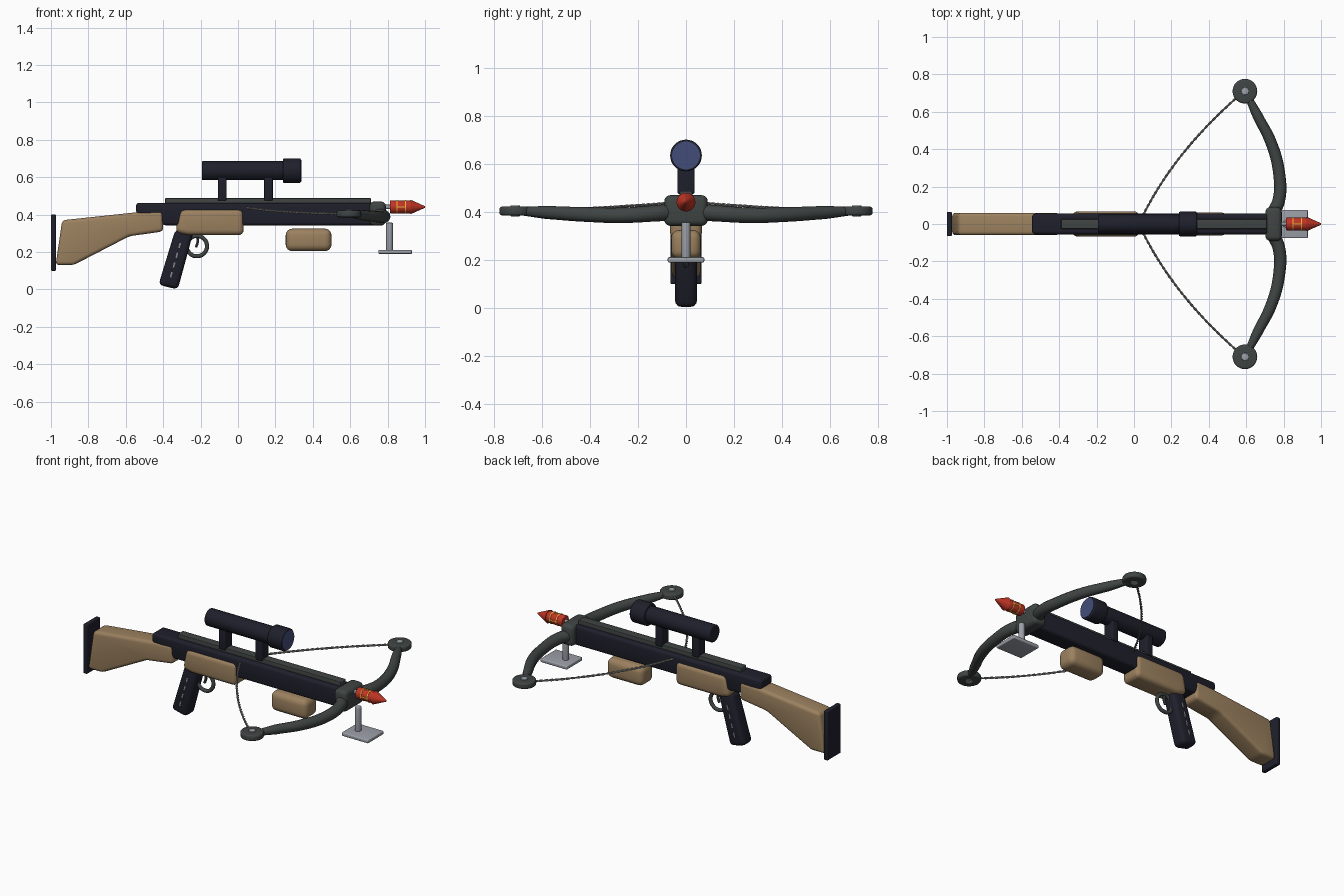
import bpy, bmesh, math
from mathutils import Matrix, Vector

cube = bpy.data.objects.get("Cube")
if cube:
    bpy.data.objects.remove(cube, do_unlink=True)


def make_material(name, red, green, blue):
    mat = bpy.data.materials.new(name)
    mat.use_nodes = True
    mat.diffuse_color = (red, green, blue, 1)
    for node in mat.node_tree.nodes:
        if node.type == 'BSDF_PRINCIPLED':
            node.inputs["Base Color"].default_value = (red, green, blue, 1)
            node.inputs["Roughness"].default_value = 0.6
    return mat


NAVY = make_material("dark navy", 0.013, 0.014, 0.024)
TAN = make_material("tan wood", 0.33, 0.22, 0.115)
SLATE = make_material("slate green", 0.05, 0.06, 0.058)
STEEL = make_material("light steel", 0.33, 0.35, 0.39)
CORD = make_material("cord grey", 0.26, 0.26, 0.25)
RED = make_material("bright red", 0.52, 0.035, 0.018)
YELLOW = make_material("yellow", 0.8, 0.45, 0.04)
LENS = make_material("lens blue", 0.055, 0.075, 0.19)

TURN_TO_X = Matrix.Rotation(math.pi / 2, 4, 'Y')


def smooth(obj):
    bpy.ops.object.select_all(action='DESELECT')
    obj.select_set(True)
    bpy.context.view_layer.objects.active = obj
    bpy.ops.object.shade_smooth_by_angle(angle=math.radians(35))


def finish(name, bm, mat):
    bmesh.ops.recalc_face_normals(bm, faces=bm.faces[:])
    mesh = bpy.data.meshes.new(name)
    bm.to_mesh(mesh)
    bm.free()
    mesh.materials.append(mat)
    obj = bpy.data.objects.new(name, mesh)
    bpy.context.collection.objects.link(obj)
    smooth(obj)
    return obj


def round_edges(bm, edges, size):
    if size:
        bmesh.ops.bevel(bm, geom=edges, offset=size, segments=4, profile=0.5,
                        affect='EDGES', clamp_overlap=True)


def slab(name, outline, half_width, mat, bevel=0.0):
    """Side outline in x and z, extruded evenly across y."""
    bm = bmesh.new()
    verts = [bm.verts.new((x, -half_width, z)) for x, z in outline]
    face = bm.faces.new(verts)
    out = bmesh.ops.extrude_face_region(bm, geom=[face])
    moved = [v for v in out["geom"] if isinstance(v, bmesh.types.BMVert)]
    bmesh.ops.translate(bm, verts=moved, vec=(0, 2 * half_width, 0))
    round_edges(bm, bm.edges[:], bevel)
    return finish(name, bm, mat)


def box(name, x0, x1, z0, z1, half_width, mat, bevel=0.0):
    outline = [(x0, z0), (x1, z0), (x1, z1), (x0, z1)]
    return slab(name, outline, half_width, mat, bevel)


def rod(name, start, length, radius, mat, tip=None, along_x=True, bevel=0.0):
    """Cylinder or cone growing from start along x or z."""
    bm = bmesh.new()
    bmesh.ops.create_cone(bm, cap_ends=True, segments=32, radius1=radius,
                          radius2=radius if tip is None else tip, depth=length)
    bmesh.ops.translate(bm, verts=bm.verts[:], vec=(0, 0, length / 2))
    rims = [e for e in bm.edges if abs(e.verts[0].co.z - e.verts[1].co.z) < length / 10]
    round_edges(bm, rims, bevel)
    if along_x:
        bm.transform(TURN_TO_X)
    bm.transform(Matrix.Translation(start))
    return finish(name, bm, mat)


def tube(name, points, radius, mat, closed=False, taper=None, spline_type='BEZIER'):
    curve = bpy.data.curves.new(name, 'CURVE')
    curve.dimensions = '3D'
    curve.bevel_depth = radius
    curve.bevel_resolution = 4 if radius > 0.01 else 1
    curve.resolution_u = 8
    curve.use_fill_caps = True
    spline = curve.splines.new(spline_type)
    knots = spline.bezier_points if spline_type == 'BEZIER' else spline.points
    knots.add(len(points) - 1)
    for i, (knot, co) in enumerate(zip(knots, points)):
        if spline_type == 'BEZIER':
            knot.co = co
            knot.handle_left_type = knot.handle_right_type = 'AUTO'
        else:
            knot.co = (*co, 1)
        if taper:
            knot.radius = taper[i]
    spline.use_cyclic_u = closed
    curve.materials.append(mat)
    obj = bpy.data.objects.new(name, curve)
    bpy.context.collection.objects.link(obj)
    bpy.ops.object.select_all(action='DESELECT')
    obj.select_set(True)
    bpy.context.view_layer.objects.active = obj
    bpy.ops.object.convert(target='MESH')
    smooth(bpy.context.view_layer.objects.active)


# Shoulder stock and butt plate
box("butt_plate", -1.0, -0.973, 0.10, 0.40, 0.065, NAVY, 0.006)
slab("stock", [(-0.975, 0.13), (-0.88, 0.13), (-0.58, 0.285), (-0.40, 0.31),
               (-0.40, 0.42), (-0.52, 0.415), (-0.94, 0.37)], 0.06, TAN, 0.02)

# Main body and top rail
slab("receiver", [(-0.40, 0.343), (0.77, 0.343), (0.77, 0.463), (-0.545, 0.463),
                  (-0.545, 0.405), (-0.43, 0.385)], 0.055, NAVY, 0.016)
box("top_rail", -0.39, 0.71, 0.455, 0.488, 0.026, SLATE, 0.004)

# Wooden hand grips
slab("middle_grip", [(-0.335, 0.305), (-0.27, 0.29), (0.03, 0.29), (0.03, 0.43),
                     (-0.31, 0.43)], 0.067, TAN, 0.028)
box("fore_grip", 0.255, 0.50, 0.205, 0.325, 0.062, TAN, 0.035)

# Pistol grip with stitched dashes on both sides
slab("pistol_grip", [(-0.335, 0.32), (-0.235, 0.32), (-0.322, 0.0),
                     (-0.425, 0.025)], 0.045, NAVY, 0.025)
for side in (-1, 1):
    for i in range(4):
        dash = box("grip_dash", -0.004, 0.004, -0.014, 0.014, 0.002, CORD)
        dash.rotation_euler.y = 0.26
        dash.location = (-0.312 - 0.015 * i, side * 0.0445, 0.235 - 0.052 * i)

# Trigger guard and trigger
ring = [(-0.22 + 0.054 * math.cos(a), 0, 0.232 + 0.054 * math.sin(a))
        for a in (math.tau * i / 8 for i in range(8))]
tube("trigger_guard", ring, 0.011, SLATE, closed=True)
tube("trigger", [(-0.225, 0, 0.30), (-0.215, 0, 0.26), (-0.225, 0, 0.225)], 0.008, SLATE)

# Scope
rod("scope_tube", (-0.193, 0, 0.635), 0.45, 0.051, NAVY, bevel=0.006)
rod("scope_bell", (0.24, 0, 0.635), 0.096, 0.066, NAVY, bevel=0.008)
rod("scope_lens", (0.33, 0, 0.635), 0.009, 0.058, LENS)
for x in (-0.108, 0.14):
    box("scope_mount", x, x + 0.046, 0.475, 0.61, 0.035, NAVY, 0.007)

# Bow block
box("bow_block", 0.703, 0.79, 0.342, 0.47, 0.09, SLATE, 0.025)

# Limbs, cams and twisted string, the same on each side
for side, label in ((1, "left"), (-1, "right")):
    limb = [(0.74, 0.05, 0.40), (0.775, 0.13, 0.394), (0.776, 0.27, 0.386),
            (0.735, 0.43, 0.39), (0.66, 0.58, 0.398), (0.60, 0.70, 0.404)]
    tube(label + "_limb", [(x, side * y, z) for x, y, z in limb], 0.032, SLATE,
         taper=(1.1, 1.05, 1, 0.95, 0.85, 0.5))
    hub = Vector((0.593, side * 0.71, 0.386))
    rod(label + "_cam", hub, 0.036, 0.066, SLATE, along_x=False, bevel=0.01)
    rod(label + "_cam_pin", hub - Vector((0, 0, 0.004)), 0.045, 0.02, STEEL,
        along_x=False, bevel=0.003)

    # Quadratic arc with two strands wound round it
    start, bend, end = Vector((0.04, 0.03, 0.44)), Vector((0.21, 0.38, 0.41)), Vector((0.56, 0.685, 0.405))
    steps = 120
    for strand in range(2):
        path = []
        for i in range(steps + 1):
            t = i / steps
            p = start * (1 - t) ** 2 + bend * 2 * t * (1 - t) + end * t * t
            along = ((bend - start) * (1 - t) + (end - bend) * t).normalized()
            across = along.cross(Vector((0, 0, 1))).normalized()
            angle = math.tau * 15 * t + math.pi * strand
            p += 0.0035 * (across * math.cos(angle) + across.cross(along) * math.sin(angle))
            path.append((p.x, side * p.y, p.z))
        tube(label + "_string_strand", path, 0.0038, CORD, spline_type='POLY')

# Bolt with red head and yellow trim
rod("bolt_shaft", (0.70, 0, 0.441), 0.12, 0.012, STEEL)
rod("bolt_body", (0.812, 0, 0.441), 0.115, 0.034, RED, bevel=0.004)
rod("bolt_tip", (0.922, 0, 0.441), 0.078, 0.039, RED, tip=0.004)
for x in (0.848, 0.892):
    rod("bolt_band", (x, 0, 0.441), 0.006, 0.036, YELLOW)
for i in range(4):
    stripe = box("bolt_stripe", 0.848, 0.898, 0.030, 0.0355, 0.003, YELLOW)
    stripe.rotation_euler.x = math.pi / 2 * i
    stripe.location.z = 0.441

# Foot stirrup
box("stirrup_plate", 0.75, 0.93, 0.19, 0.212, 0.076, STEEL, 0.006)
rod("stirrup_post", (0.81, 0, 0.20), 0.157, 0.018, STEEL, along_x=False, bevel=0.005)
